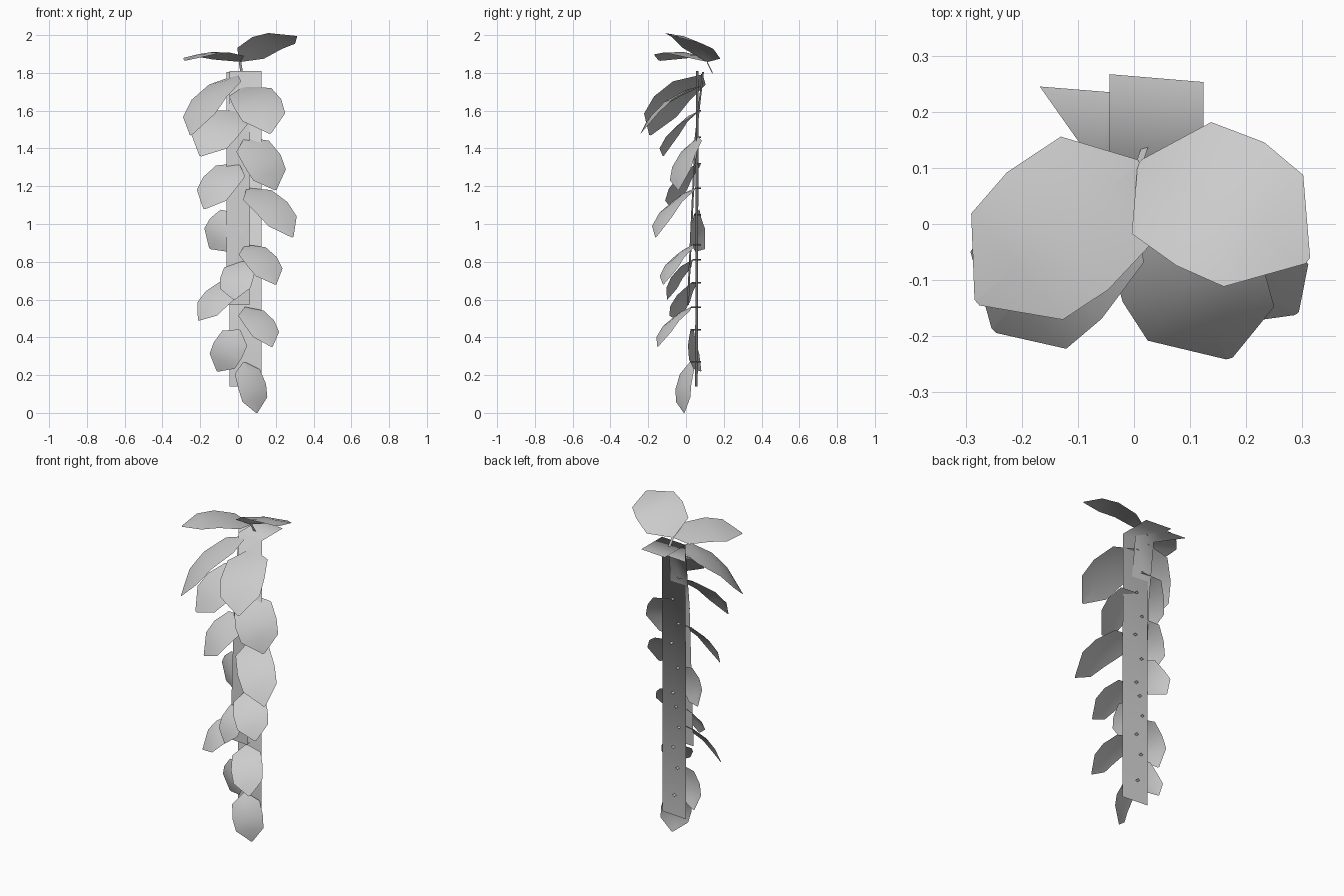
import bpy
from mathutils import Vector

cube = bpy.data.objects.get("Cube")
if cube:
    bpy.data.objects.remove(cube, do_unlink=True)

grey = bpy.data.materials.new("pale_grey")
grey.use_nodes = True
COLOUR = (0.6, 0.6, 0.6, 1)
grey.diffuse_color = COLOUR
grey.node_tree.nodes["Principled BSDF"].inputs["Base Color"].default_value = COLOUR


def build_grid(name, rows):
    """Smooth sheet through rows of points."""
    columns = len(rows[0])
    verts = [tuple(point) for row in rows for point in row]
    faces = []
    for row in range(len(rows) - 1):
        for column in range(columns - 1):
            i = row * columns + column
            faces.append((i, i + 1, i + columns + 1, i + columns))
    mesh = bpy.data.meshes.new(name)
    mesh.from_pydata(verts, [], faces)
    mesh.materials.append(grey)
    for poly in mesh.polygons:
        poly.use_smooth = True
    obj = bpy.data.objects.new(name, mesh)
    bpy.context.collection.objects.link(obj)


def strip(name, centre, half, skew, path):
    """Flat ribbon along a path of (sideways shift, y, z)."""
    rows = []
    for shift, y, z in path:
        rows.append([(centre + shift + side * half, y - side * skew, z)
                     for side in (-1, 1)])
    build_grid(name, rows)


# Leaf outline: position along the midrib, share of the half width
OUTLINE = [(0, 0.05), (0.2, 0.95), (0.5, 1.05), (0.75, 0.95), (1, 0.05)]


def leaf(name, base, tip, facing):
    """Arched, pointed hexagonal leaf with a raised midrib; lower leaves are smaller."""
    axis = tip - base
    half_width = 0.08 + 0.015 * base.z ** 2
    arch = axis.length * 0.5
    side = axis.cross(facing).normalized()
    normal = side.cross(axis).normalized()
    rows = []
    for along, width in OUTLINE:
        midrib = base + axis * along + normal * arch * along * (1 - along)
        droop = normal * width * 0.012
        edge = side * width * half_width
        rows.append([midrib - edge - droop, midrib, midrib + edge - droop])
    build_grid(name, rows)


def leaf_stalk(name, start, end):
    """Thin flat stalk."""
    edge = Vector((0.006, 0, 0.004))
    build_grid(name, [[start - edge, start + edge], [end - edge, end + edge]])


# Hanging stem strips, each folded back over the ledge
strip("long_stem_strip", 0.04, 0.084, 0.007,
      [(0, 0.055, 0.14), (0, 0.06, 1.81), (0, 0.26, 1.81)])
strip("short_stem_strip", 0, 0.062, 0.005,
      [(0, 0.01, 0.57), (0, 0.05, 1.45), (0, 0.09, 1.806), (-0.106, 0.24, 1.806)])

# Directions that the leaf blades face
UP = Vector((0, 0.1, 1))
TILTED = Vector((-0.3, 0.5, 1))
SLOPED = Vector((0, -0.7, 1))
FRONT = Vector((0, -1, 0.4))
RIGHT = Vector((0.3, -0.8, 0.8))
LEFT = Vector((-0.3, -0.8, 0.8))
TURNED = Vector((0.5, -1, 0.4))

# Crown leaves on stalks rising from the ledge
crown = Vector((0.01, 0.11, 1.86))
for name, tip, facing in [("crown_leaf_right", (-0.28, -0.14, 1.865), UP),
                          ("crown_leaf_left", (0.31, -0.065, 1.995), TILTED)]:
    leaf(name, crown, Vector(tip), facing)
    leaf_stalk(name + "_stalk", Vector((0.02, 0.14, 1.8)), crown)

# Hanging leaves from top to bottom: base height, tip, facing
LEAVES = [
    (1.79, (-0.25, -0.19, 1.47), UP),
    (1.73, (0.17, -0.24, 1.48), SLOPED),
    (1.6, (-0.2, -0.12, 1.36), SLOPED),
    (1.46, (0.2, -0.04, 1.18), TURNED),
    (1.32, (-0.18, -0.07, 1.08), LEFT),
    (1.19, (0.29, -0.16, 0.93), RIGHT),
    (1.05, (-0.15, 0.1, 0.87), FRONT),
    (0.89, (0.2, -0.12, 0.68), RIGHT),
    (0.81, (-0.02, -0.1, 0.6), LEFT),
    (0.69, (-0.21, -0.04, 0.49), LEFT),
    (0.56, (0.18, -0.15, 0.35), RIGHT),
    (0.44, (-0.11, 0.08, 0.22), FRONT),
    (0.27, (0.1, -0.01, 0), TURNED),
]
for number, (height, tip, facing) in enumerate(LEAVES, 1):
    # Bases follow the forward lean of the stem, a little towards the tip side
    base = Vector((0.02 + tip[0] * 0.1, 0.02 + 0.02 * height ** 2, height))
    leaf(f"leaf_{number}", base, Vector(tip), facing)
    # The stalk pokes through the strip
    leaf_stalk(f"leaf_stalk_{number}", Vector((base.x, 0.08, height)), base)
